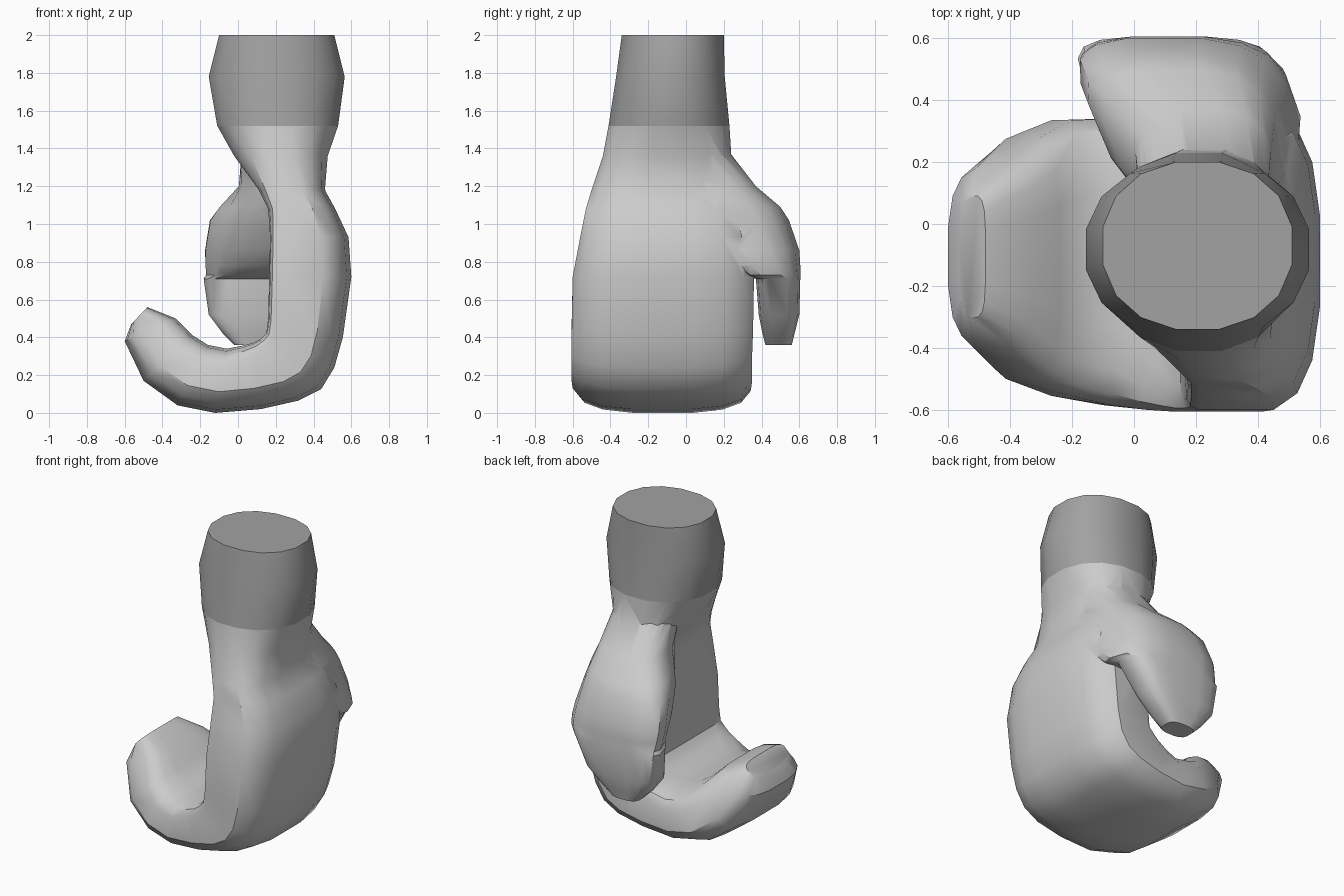
import bpy, bmesh
from math import cos, sin, pi, copysign

if "Cube" in bpy.data.objects:
    bpy.data.objects.remove(bpy.data.objects["Cube"])

N = 16  # sides of every cross-section


def spow(v, n):
    return copysign(abs(v) ** (2.0 / n), v)


def loft(name, sections):
    """Each section: inner (x, z), outer (x, z), y range, inner/outer squareness, inner/outer skew."""
    bm = bmesh.new()
    rings = []
    for (ix, iz), (ox, oz), (y0, y1), (n_in, n_out), (s_in, s_out) in sections:
        ring = []
        for k in range(N):
            a = 2 * pi * (k + 0.5) / N
            n = n_out if cos(a) > 0 else n_in
            u = spow(cos(a), n) / abs(spow(cos(pi / N), n))
            v = spow(sin(a), n) / abs(spow(cos(pi / N), n))
            t = 0.5 + 0.5 * u
            dy = v * (y1 - y0) / 2
            skew = s_in + (s_out - s_in) * t
            ring.append(bm.verts.new((ix + (ox - ix) * t + skew * dy,
                                      (y0 + y1) / 2 + dy, iz + (oz - iz) * t)))
        rings.append(ring)
    for a, b in zip(rings, rings[1:]):
        for k in range(N):
            j = (k + 1) % N
            bm.faces.new((a[k], a[j], b[j], b[k]))
    bm.faces.new(rings[0])
    bm.faces.new(rings[-1])
    bmesh.ops.recalc_face_normals(bm, faces=bm.faces[:])
    me = bpy.data.meshes.new(name)
    bm.to_mesh(me)
    bm.free()
    ob = bpy.data.objects.new(name, me)
    bpy.context.collection.objects.link(ob)
    return ob


def level(z, x0, x1, y0, y1, n_in=2.2, n_out=2.2, s_in=0, s_out=0):
    return ((x0, z), (x1, z), (y0, y1), (n_in, n_out), (s_in, s_out))


# Wrist cuff, a darker grey
cuff = loft("wrist_cuff", [
    level(2.0, -0.10, 0.51, -0.34, 0.20),
    level(1.78, -0.155, 0.565, -0.37, 0.205),
    level(1.52, -0.11, 0.53, -0.41, 0.23),
])
dark = bpy.data.materials.new("dark_grey")
dark.diffuse_color = (0.36, 0.36, 0.36, 1)
dark.use_nodes = True
dark.node_tree.nodes["Principled BSDF"].inputs["Base Color"].default_value = dark.diffuse_color
cuff.data.materials.append(dark)

# Palm running down and curling into the joined fingers
S, F, Z = (14, 2.8), (4, 3), (0, 0)
hand = loft("mitten_hand", [
    level(1.52, -0.11, 0.53, -0.41, 0.23),
    level(1.36, -0.02, 0.475, -0.44, 0.24, 2.6, 2.6),
    level(1.18, 0.11, 0.46, -0.50, 0.28, 5, 2.8),
    level(1.08, 0.16, 0.515, -0.53, 0.31, 8, 2.8),
    level(0.93, 0.17, 0.585, -0.56, 0.34, *S),
    level(0.72, 0.165, 0.60, -0.60, 0.36, *S),
    ((0.16, 0.50), (0.555, 0.40), (-0.605, 0.355), S, Z),
    ((0.15, 0.42), (0.51, 0.24), (-0.605, 0.35), S, Z),
    ((0.12, 0.39), (0.44, 0.125), (-0.605, 0.35), S, Z),
    ((0.08, 0.37), (0.32, 0.065), (-0.605, 0.35), (9, 3), Z),
    ((0.02, 0.355), (0.12, 0.02), (-0.60, 0.345), (6, 3), Z),
    ((-0.06, 0.34), (-0.12, 0.0), (-0.585, 0.34), F, Z),
    ((-0.16, 0.36), (-0.32, 0.04), (-0.555, 0.335), F, Z),
    ((-0.24, 0.41), (-0.50, 0.17), (-0.50, 0.275), F, Z),
    ((-0.33, 0.50), (-0.60, 0.38), (-0.39, 0.18), F, Z),
    ((-0.48, 0.56), (-0.565, 0.47), (-0.30, 0.09), F, Z),
])

# Thumb growing out of the wrist side, webbed to the palm, free below z = 0.72
thumb = loft("thumb", [
    level(1.40, 0.02, 0.43, -0.08, 0.215),
    level(1.20, 0.01, 0.45, -0.02, 0.37, 2.5, 3, -0.1, -0.1),
    level(1.09, -0.07, 0.47, 0.01, 0.50, 2.8, 3, -0.35, -0.2),
    level(1.02, -0.11, 0.48, 0.05, 0.545, 3, 3, -0.42, -0.23),
    level(0.86, -0.135, 0.51, 0.14, 0.60, 3.2, 3, -0.45, -0.3),
    level(0.78, -0.14, 0.515, 0.22, 0.605, 3.2, 3, -0.45, -0.35),
    level(0.73, -0.145, 0.50, 0.29, 0.605, 3.3, 3, -0.4, -0.35),
    level(0.71, -0.17, 0.46, 0.37, 0.605, 3.5, 3.5, -0.25, -0.3),
    level(0.52, -0.155, 0.34, 0.385, 0.60, 3.5, 3.5),
    level(0.42, -0.08, 0.24, 0.405, 0.575, 3.5, 3.5),
    level(0.36, -0.02, 0.17, 0.42, 0.56, 3, 3),
])

# Merge the thumb into the hand so no inner walls remain
mod = hand.modifiers.new("join_thumb", 'BOOLEAN')
mod.operation = 'UNION'
mod.solver = 'EXACT'
mod.object = thumb
bpy.context.view_layer.objects.active = hand
hand.select_set(True)
bpy.ops.object.modifier_apply(modifier=mod.name)
bpy.data.objects.remove(thumb, do_unlink=True)

# Smooth shading with crisp folds
for ob in (cuff, hand):
    bpy.ops.object.select_all(action='DESELECT')
    ob.select_set(True)
    bpy.context.view_layer.objects.active = ob
    bpy.ops.object.shade_smooth_by_angle(angle=0.6)
